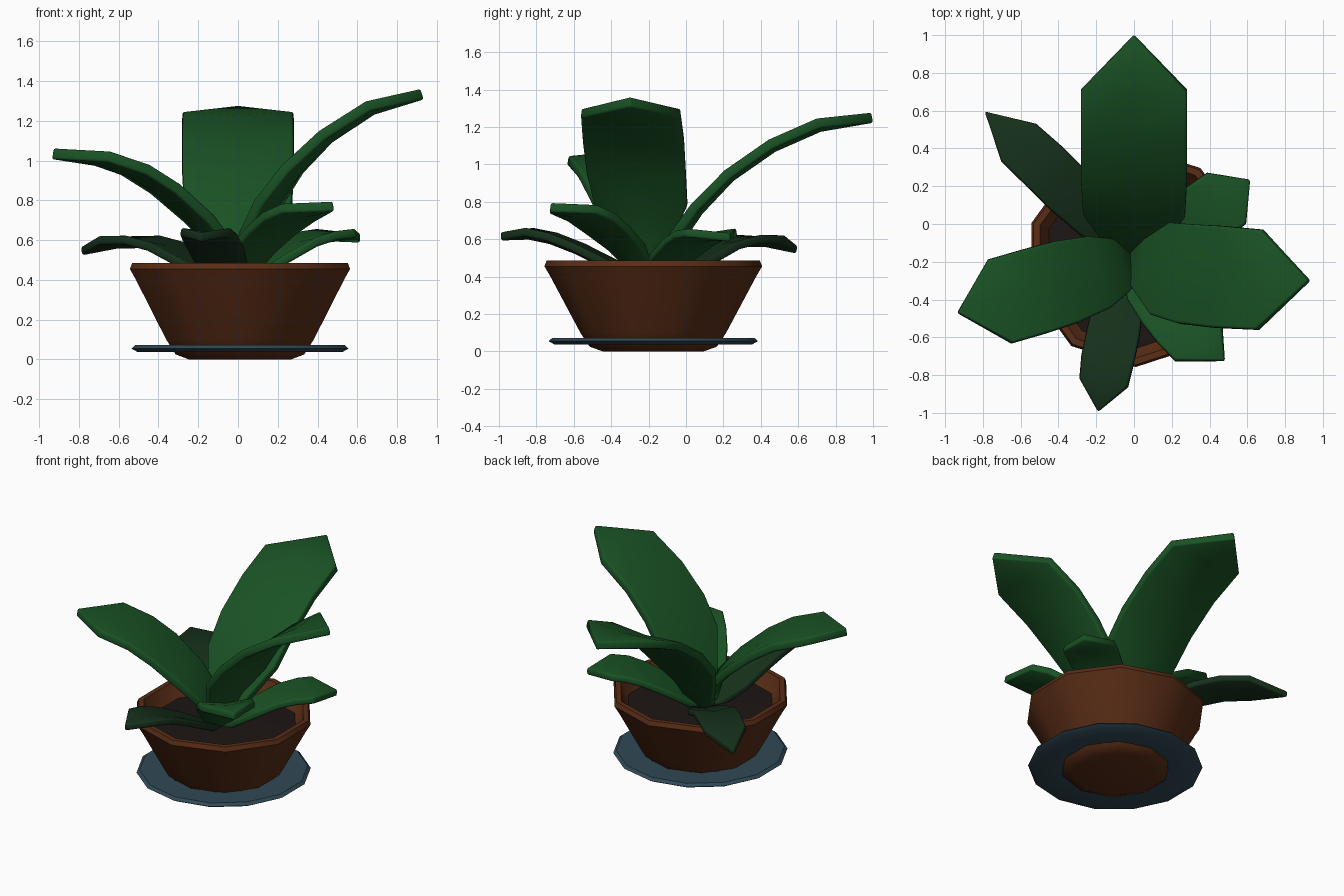
import bpy, bmesh, math
from mathutils import Vector

if "Cube" in bpy.data.objects:
    bpy.data.objects.remove(bpy.data.objects["Cube"])


def material(name, rgb):
    m = bpy.data.materials.new(name)
    m.diffuse_color = (*rgb, 1)
    m.use_nodes = True
    m.node_tree.nodes["Principled BSDF"].inputs["Base Color"].default_value = m.diffuse_color
    return m


CLAY = material("clay", (0.10, 0.026, 0.008))
SOIL = material("soil", (0.012, 0.008, 0.007))
BLUE = material("blue_glaze", (0.03, 0.065, 0.09))
GREEN = material("leaf_green", (0.01, 0.085, 0.018))
DARK = material("leaf_dark", (0.008, 0.03, 0.011))
CENTRE = Vector((0.01, -0.175, 0))


def finish(name, bm, mat, angle):
    bmesh.ops.remove_doubles(bm, verts=bm.verts, dist=0.0005)
    bmesh.ops.recalc_face_normals(bm, faces=bm.faces)
    me = bpy.data.meshes.new(name)
    bm.to_mesh(me)
    bm.free()
    ob = bpy.data.objects.new(name, me)
    bpy.context.collection.objects.link(ob)
    me.materials.append(mat)
    bpy.ops.object.select_all(action='DESELECT')
    ob.select_set(True)
    bpy.context.view_layer.objects.active = ob
    bpy.ops.object.shade_smooth_by_angle(angle=math.radians(angle))
    return ob


def lathe(name, profile, sides, mat, closed=False):
    # Turn a (radius, height) profile about the pot axis, one vertex facing -y
    bm = bmesh.new()
    rings = []
    for r, z in profile:
        ring = []
        for i in range(sides):
            a = math.tau * i / sides - math.pi / 2
            ring.append(bm.verts.new(CENTRE + Vector((r * math.cos(a), r * math.sin(a), z))))
        rings.append(ring)
    pairs = list(zip(rings, rings[1:]))
    if closed:
        pairs.append((rings[-1], rings[0]))
    else:
        bm.faces.new(rings[0])
        bm.faces.new(rings[-1])
    for a, b in pairs:
        for i in range(sides):
            j = (i + 1) % sides
            bm.faces.new((a[i], a[j], b[j], b[i]))
    return finish(name, bm, mat, 40)


def leaf(name, path, mat, thick=0.05, dip=0.02):
    # Sweep a shallow V strip along path points of (x, y, z, half width)
    bm = bmesh.new()
    pts = [Vector(p[:3]) for p in path]
    rows = []
    for i, p in enumerate(pts):
        t = pts[min(i + 1, len(pts) - 1)] - pts[max(i - 1, 0)]
        side = Vector((t.y, -t.x, 0)).normalized()
        up = side.cross(t).normalized()
        w = path[i][3]
        if w == 0:
            rows.append([bm.verts.new(p)] * 3)
        else:
            rows.append([bm.verts.new(p + side * w * s + up * dip * (abs(s) - 0.5))
                         for s in (-1, 0, 1)])
    for a, b in zip(rows, rows[1:]):
        for k in (0, 1):
            quad = [a[k], a[k + 1], b[k + 1], b[k]]
            bm.faces.new(list(dict.fromkeys(quad)))
    ob = finish(name, bm, mat, 45)
    sol = ob.modifiers.new("thickness", 'SOLIDIFY')
    sol.thickness = thick
    sol.offset = 0
    bev = ob.modifiers.new("soft_edge", 'BEVEL')
    bev.width = 0.012
    bev.segments = 2
    bev.limit_method = 'ANGLE'
    bev.angle_limit = math.radians(50)
    return ob


# Ten-sided pot, soil and saucer
lathe("pot", [(0.27, 0), (0.34, 0.025), (0.39, 0.10), (0.55, 0.40), (0.582, 0.455),
              (0.57, 0.485), (0.535, 0.485), (0.46, 0.34), (0.40, 0.30)], 10, CLAY)
lathe("soil", [(0.40, 0.31), (0.49, 0.385), (0.2, 0.40)], 10, SOIL)
lathe("saucer", [(0.34, 0.04), (0.53, 0.038), (0.56, 0.055), (0.54, 0.072),
                 (0.36, 0.068)], 14, BLUE, closed=True)

# Three tall leaves
leaf("tall_leaf_back", [(-0.02, -0.16, 0.38, 0.08), (-0.01, -0.07, 0.57, 0.17),
                        (0, 0.06, 0.76, 0.27), (0, 0.23, 0.94, 0.28),
                        (0, 0.46, 1.10, 0.28), (0, 0.71, 1.21, 0.28),
                        (0, 1.0, 1.25, 0)], GREEN, 0.055)
leaf("tall_leaf_right", [(-0.02, -0.20, 0.38, 0.08), (0.06, -0.22, 0.61, 0.15),
                         (0.16, -0.24, 0.78, 0.25), (0.28, -0.265, 0.95, 0.265),
                         (0.45, -0.28, 1.12, 0.27), (0.67, -0.295, 1.265, 0.265),
                         (0.93, -0.30, 1.335, 0)], GREEN, 0.055)
leaf("tall_leaf_left", [(-0.01, -0.20, 0.38, 0.08), (-0.09, -0.225, 0.57, 0.15),
                        (-0.20, -0.26, 0.70, 0.20), (-0.37, -0.31, 0.85, 0.225),
                        (-0.52, -0.355, 0.945, 0.23), (-0.71, -0.41, 1.01, 0.23),
                        (-0.935, -0.47, 1.035, 0)], GREEN, 0.055)

# Four low leaves
leaf("low_leaf_back_left", [(-0.04, -0.12, 0.38, 0.07), (-0.20, 0.04, 0.47, 0.13),
                            (-0.36, 0.19, 0.56, 0.14), (-0.48, 0.31, 0.592, 0.14),
                            (-0.61, 0.43, 0.59, 0.135), (-0.79, 0.595, 0.545, 0)], DARK, 0.045)
leaf("low_leaf_front", [(-0.03, -0.22, 0.37, 0.07), (-0.08, -0.42, 0.47, 0.13),
                        (-0.11, -0.58, 0.55, 0.14), (-0.14, -0.72, 0.605, 0.14),
                        (-0.16, -0.84, 0.63, 0.13), (-0.19, -0.995, 0.615, 0)], DARK, 0.045)
leaf("low_leaf_back_right", [(0.02, -0.17, 0.38, 0.07), (0.18, -0.07, 0.50, 0.14),
                             (0.31, 0.02, 0.58, 0.16), (0.41, 0.08, 0.615, 0.17),
                             (0.49, 0.135, 0.625, 0.17), (0.615, 0.235, 0.61, 0)], GREEN, 0.045)
leaf("low_leaf_front_right", [(0, -0.22, 0.40, 0.07), (0.08, -0.32, 0.55, 0.14),
                              (0.17, -0.42, 0.64, 0.165), (0.26, -0.51, 0.71, 0.18),
                              (0.34, -0.60, 0.75, 0.175), (0.48, -0.725, 0.77, 0)], GREEN, 0.05)
